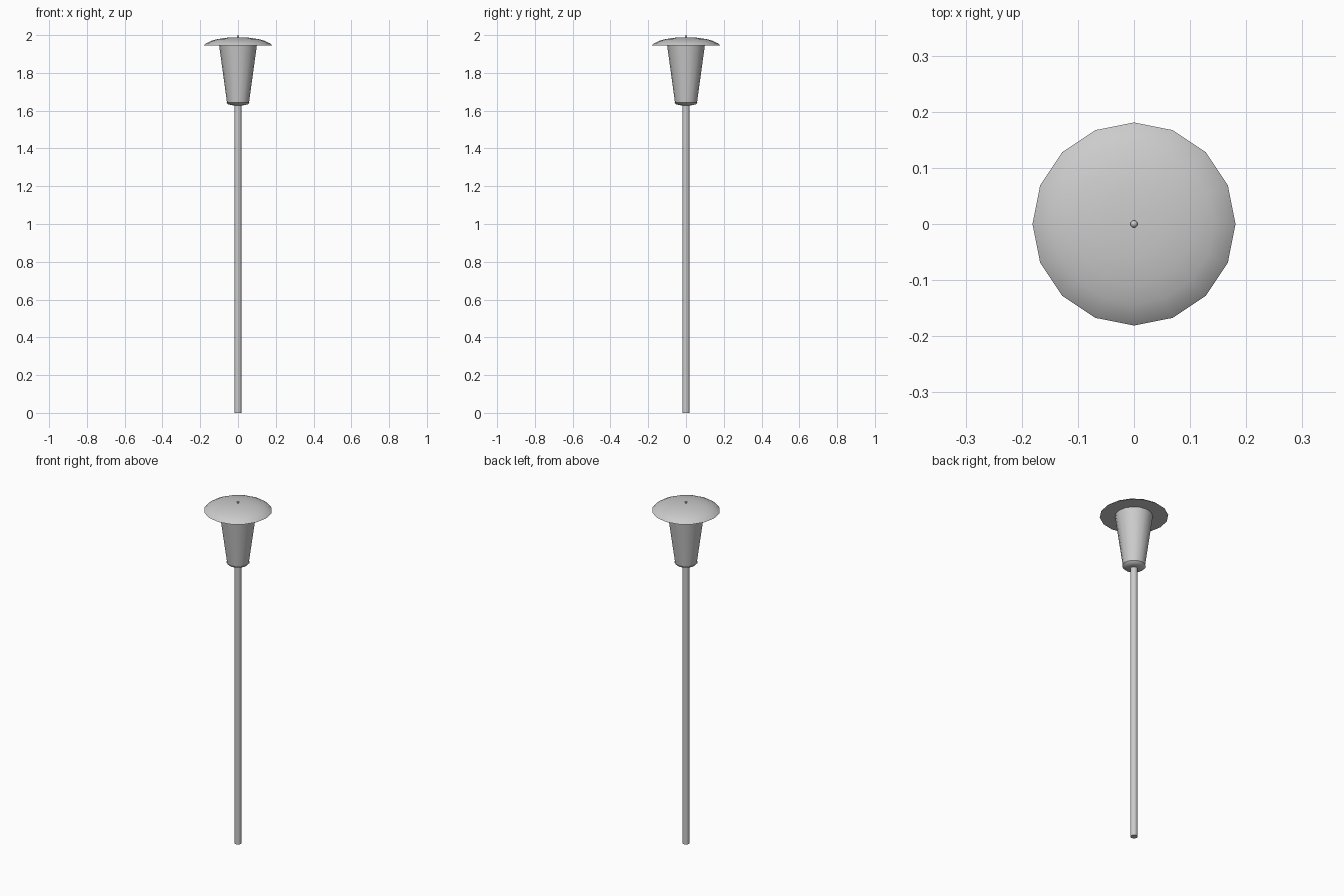
import bpy, bmesh, math

if "Cube" in bpy.data.objects:
    bpy.data.objects.remove(bpy.data.objects["Cube"])


def lathe(name, profile, sides=16, angle=40):
    """Revolve (radius, z) points around z; radius 0 makes a pole vertex."""
    bm = bmesh.new()
    rings = []
    for r, z in profile:
        if r == 0:
            rings.append([bm.verts.new((0, 0, z))] * sides)
        else:
            rings.append([bm.verts.new((r * math.cos(2 * math.pi * i / sides),
                                        r * math.sin(2 * math.pi * i / sides), z))
                          for i in range(sides)])
    for a, b in zip(rings, rings[1:]):
        for i in range(sides):
            j = (i + 1) % sides
            bm.faces.new(list(dict.fromkeys((a[i], a[j], b[j], b[i]))))
    bmesh.ops.recalc_face_normals(bm, faces=bm.faces)
    mesh = bpy.data.meshes.new(name)
    bm.to_mesh(mesh)
    bm.free()
    ob = bpy.data.objects.new(name, mesh)
    bpy.context.collection.objects.link(ob)
    bpy.ops.object.select_all(action='DESELECT')
    ob.select_set(True)
    bpy.context.view_layer.objects.active = ob
    bpy.ops.object.shade_smooth_by_angle(angle=math.radians(angle))
    return ob


# Slim post
lathe("post", [(0, 0), (0.019, 0), (0.019, 1.635), (0, 1.635)])

# Shallow dish holding the shade
lathe("shade_holder", [(0, 1.627), (0.035, 1.629), (0.053, 1.634),
                       (0.062, 1.643), (0, 1.643)])

# Tapered lamp shade
lathe("lamp_shade", [(0, 1.641), (0.058, 1.641), (0.10, 1.947), (0, 1.947)])

# Domed roof with flat underside
lathe("roof", [(0, 1.946), (0.181, 1.946), (0.168, 1.957), (0.143, 1.969),
               (0.108, 1.979), (0.06, 1.986), (0, 1.988)])

# Small finial: stem and ball
lathe("finial_stem", [(0, 1.984), (0.003, 1.984), (0.003, 1.992), (0, 1.992)], 8)
lathe("finial_ball", [(0.0065 * math.sin(math.pi * k / 8) if 0 < k < 8 else 0,
                       1.9935 - 0.0065 * math.cos(math.pi * k / 8))
                      for k in range(9)], 12)
